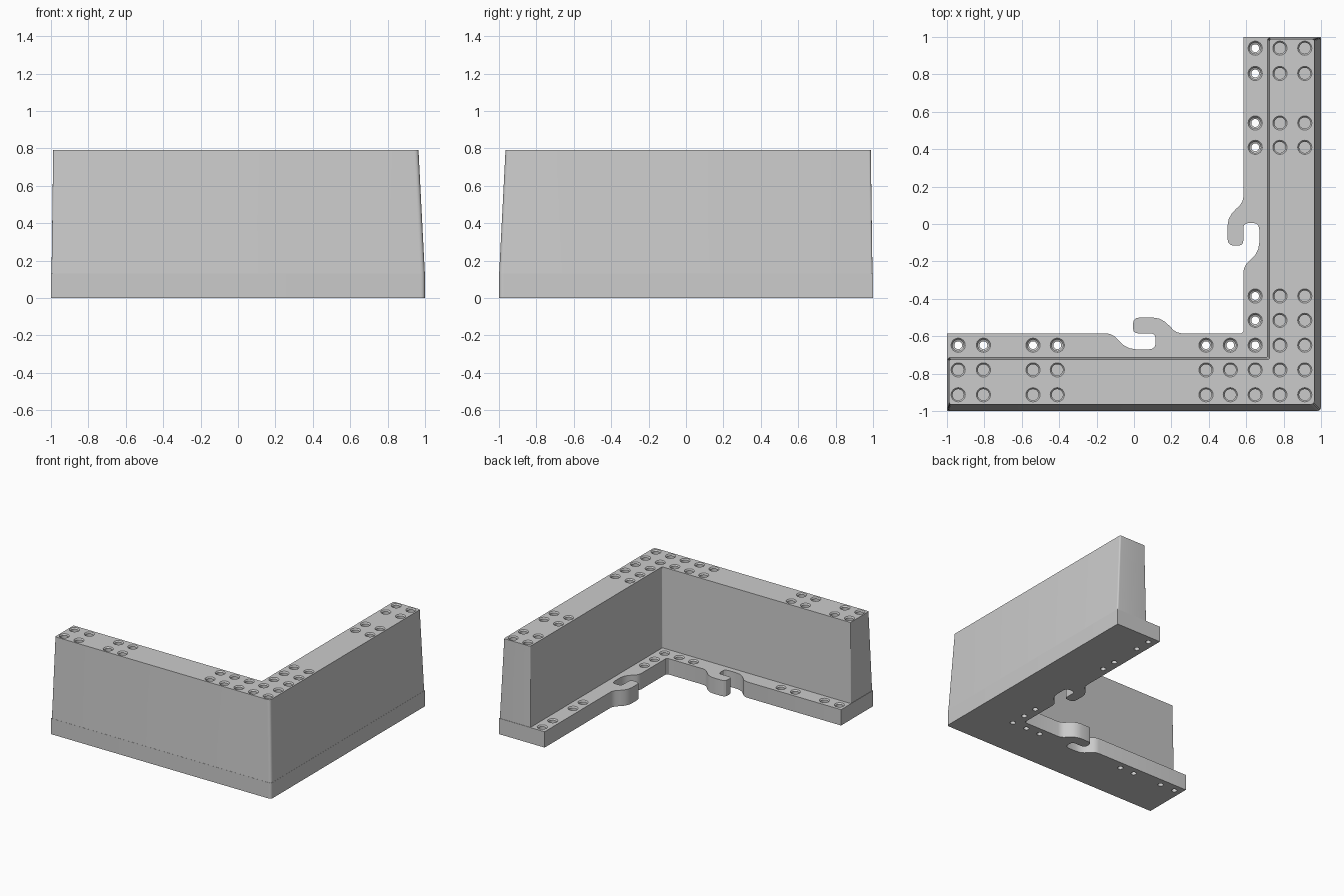
import bpy, bmesh, math
from mathutils import Vector

if "Cube" in bpy.data.objects:
    bpy.data.objects.remove(bpy.data.objects["Cube"])

BASE_H, TOP = 0.13, 0.79


def fillet(p, r, n=5):
    """Round polygon corners; r is a list with one radius per corner."""
    out = []
    for k, c in enumerate(p):
        c = Vector(c)
        if r[k] == 0:
            out.append(tuple(c))
            continue
        a = c + (Vector(p[k - 1]) - c).normalized() * r[k]
        b = c + (Vector(p[(k + 1) % len(p)]) - c).normalized() * r[k]
        for j in range(n + 1):
            t = j / n
            out.append(tuple(a * (1 - t) ** 2 + c * 2 * t * (1 - t) + b * t * t))
    return out


def loft_into(bm, rings):
    """Closed solid through rings of 3D points with equal counts."""
    vs = [[bm.verts.new(p) for p in ring] for ring in rings]
    n = len(vs[0])
    for a, b in zip(vs, vs[1:]):
        for k in range(n):
            bm.faces.new((a[k], a[(k + 1) % n], b[(k + 1) % n], b[k]))
    bm.faces.new(vs[0][::-1])
    bm.faces.new(vs[-1])


def make_object(name, bm):
    bmesh.ops.recalc_face_normals(bm, faces=bm.faces[:])
    me = bpy.data.meshes.new(name)
    bm.to_mesh(me)
    bm.free()
    ob = bpy.data.objects.new(name, me)
    bpy.context.collection.objects.link(ob)
    return ob


def boolean(ob, other, op):
    bpy.context.view_layer.objects.active = ob
    m = ob.modifiers.new(op, 'BOOLEAN')
    m.operation, m.solver, m.object = op, 'EXACT', other
    bpy.ops.object.modifier_apply(modifier=m.name)
    bpy.data.objects.remove(other)


# Interlocking clip outline (u along the edge, v inward), point symmetric
half = [(-.2, 0), (-.178, -.005), (-.158, -.016), (-.135, -.04), (-.11, -.063),
        (-.08, -.079), (-.045, -.085), (.025, -.085), (.045, -.081), (.057, -.069),
        (.061, -.05), (.061, -.03), (.057, -.012), (.046, -.002), (.03, 0)]
clip = half + [(-u, -v) for u, v in reversed(half)]
EDGE = 0.585

# Base plate: L outline with a clip on each inner edge
outline = fillet([(-1, -1), (1, -1), (1, 1)], [0, .025, 0])
outline += [(EDGE, 1)]
outline += [(EDGE - v, -.055 + u) for u, v in reversed(clip)]
outline += [(EDGE, -EDGE + .012), (EDGE - .012, -EDGE)]
outline += [(.055 + u, -EDGE + v) for u, v in reversed(clip)]
outline += [(-1, -EDGE)]
bm = bmesh.new()
loft_into(bm, [[(x, y, z) for x, y in outline] for z in (0, BASE_H)])
body = make_object("corner_wall_with_base", bm)


# Tapered wall, with its root sunk into the base plate
def wall_ring(z, o, e, i):
    p = [(-e, -o), (o, -o), (o, e), (i, e), (i, -i), (-e, -i)]
    return [(x, y, z) for x, y in fillet(p, [.012, .025, .012, .008, .008, .008])]


bm = bmesh.new()
loft_into(bm, [wall_ring(.08, .99, .985, .715),
               wall_ring(BASE_H, .999, .997, .715),
               wall_ring(TOP, .965, .988, .724)])
boolean(body, make_object("wall", bm), 'UNION')

# Bolt sockets: stepped through holes in the flange, blind sockets on the wall
spots = [-.94, -.805, -.54, -.41, .385, .515]
cols = [.648, .78, .913]
centres = [(s, -d) for s in spots for d in cols]
centres += [(d, -s) for s in spots for d in cols]
centres += [(a, -b) for a in cols for b in cols]
bm = bmesh.new()
for x, y in centres:
    on_flange = x < .7 and y > -.7
    z = BASE_H if on_flange else TOP
    prof = [(.038, .01), (.038, 0), (.030, -.01), (.030, -.05)]
    if on_flange:
        prof += [(.021, -.055), (.021, -BASE_H - .02)]
    loft_into(bm, [[(x + r * math.cos(k * math.tau / 24),
                     y + r * math.sin(k * math.tau / 24), z + h)
                    for k in range(24)] for r, h in reversed(prof)])
boolean(body, make_object("sockets", bm), 'DIFFERENCE')

# Smooth shading with sharp edges kept
body.select_set(True)
bpy.context.view_layer.objects.active = body
bpy.ops.object.shade_smooth_by_angle(angle=math.radians(30))
